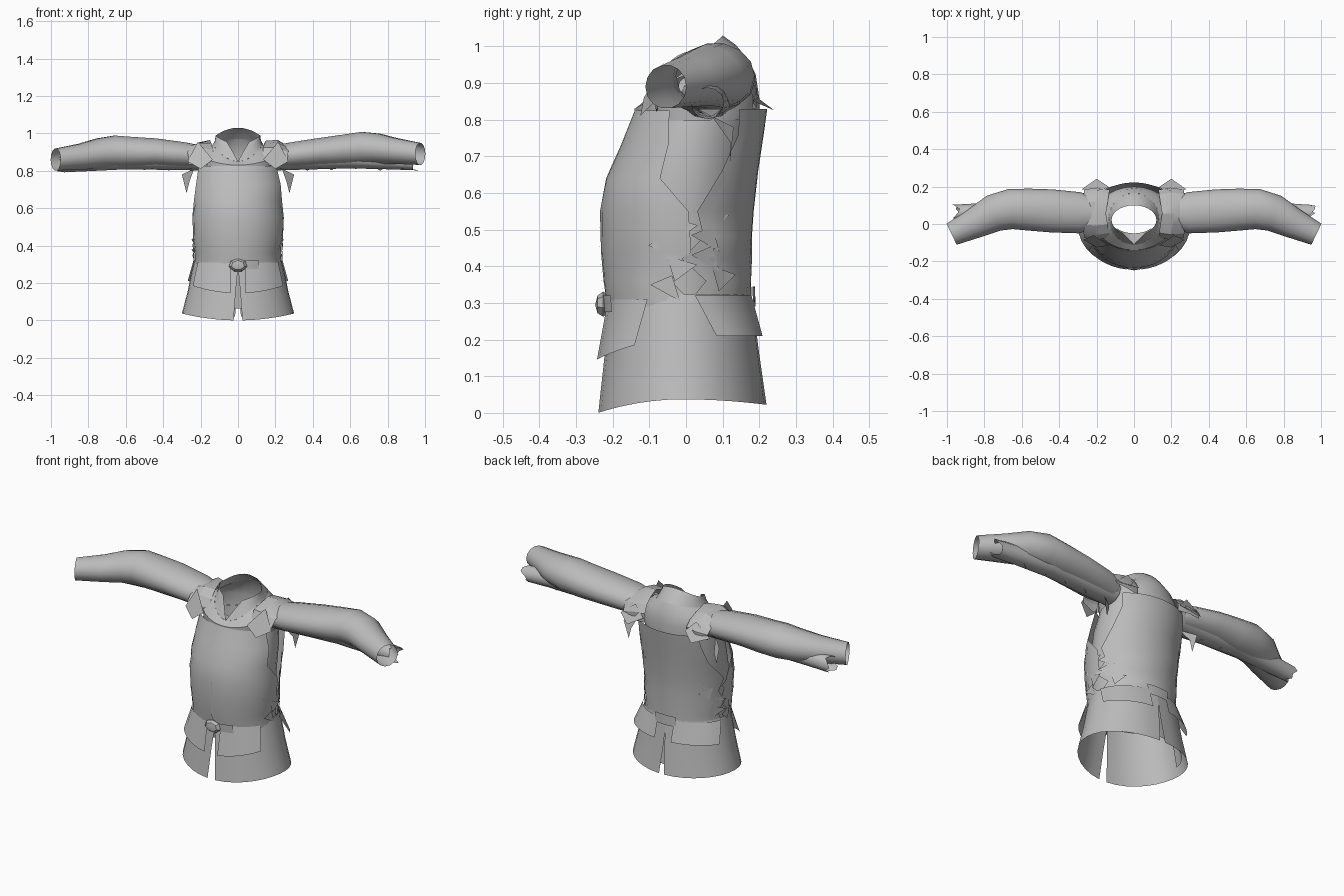
import bpy, bmesh, math, random
from mathutils import Vector

random.seed(4)
if "Cube" in bpy.data.objects:
    bpy.data.objects.remove(bpy.data.objects["Cube"], do_unlink=True)

grey = bpy.data.materials.new("plain grey cloth")
grey.use_nodes = True
TONE = (0.5, 0.5, 0.5, 1)
grey.diffuse_color = TONE
grey.node_tree.nodes["Principled BSDF"].inputs["Base Color"].default_value = TONE


def finish(name, bm, angle=40):
    mesh = bpy.data.meshes.new(name)
    bm.to_mesh(mesh)
    bm.free()
    mesh.materials.append(grey)
    ob = bpy.data.objects.new(name, mesh)
    bpy.context.collection.objects.link(ob)
    bpy.ops.object.select_all(action='DESELECT')
    ob.select_set(True)
    bpy.context.view_layer.objects.active = ob
    bpy.ops.object.shade_smooth_by_angle(angle=math.radians(angle))


def grid(name, rows, closed=False, angle=40):
    """Skin rows of points, each row of the same length."""
    bm = bmesh.new()
    vs = [[bm.verts.new(p) for p in row] for row in rows]
    n = len(rows[0])
    for lo, hi in zip(vs, vs[1:]):
        for i in range(n if closed else n - 1):
            j = (i + 1) % n
            bm.faces.new((lo[i], lo[j], hi[j], hi[i]))
    finish(name, bm, angle)


def around(ring, deg):
    """Point on an oval ring; zero degrees is the front, ninety is +x."""
    z, rx, front, back = ring
    zf, zs, zb = z if isinstance(z, tuple) else (z, z, z)
    a = math.radians(deg)
    c = math.cos(a)
    height = zs + ((zf - zs) * c * c if c > 0 else (zb - zs) * c * c)
    return Vector((rx * math.sin(a), (front + back) / 2 - (back - front) / 2 * c, height))


def shell(name, rings, spans, n=14, ragged=0):
    """Open shell; spans gives the start and end angle of every ring."""
    rows = []
    for ring, (a, b) in zip(rings, spans):
        a += random.uniform(-ragged, ragged)
        b += random.uniform(-ragged, ragged)
        rows.append([around(ring, a + (b - a) * i / n) for i in range(n + 1)])
    grid(name, rows)


def tube(name, stations, side, n=14, ragged=0, drop=0):
    """Sleeve through stations of x, y, z, half depth, half height."""
    rows = []
    for k, (x, y, z, ry, rz) in enumerate(stations):
        p, q = stations[max(k - 1, 0)], stations[min(k + 1, len(stations) - 1)]
        t = Vector((q[0] - p[0], q[1] - p[1])).normalized()
        z -= drop * min(1, max(0, (x - 0.4) / 0.4))
        row = []
        for i in range(n):
            a = math.tau * i / n
            r = ry * math.cos(a)
            dx = random.uniform(-ragged, 0) if k == len(stations) - 1 else 0
            row.append((side * (x - t.y * r + dx), y + t.x * r, z + rz * math.sin(a)))
        rows.append(row)
    grid(name, rows, closed=True)


def plate(name, corners):
    bm = bmesh.new()
    bm.faces.new([bm.verts.new(c) for c in corners])
    finish(name, bm)


# Undershirt, seen at the open sides, with a tail inside the back of the skirt
shell("undershirt", [(0.28, 0.215, -0.19, 0.16), (0.42, 0.215, -0.2, 0.16),
      (0.57, 0.222, -0.2, 0.165), (0.70, 0.222, -0.17, 0.18),
      (0.80, 0.21, -0.13, 0.19)], [(0, 360)] * 5, 28)
shell("undershirt_tail", [(0.065, 0.27, -0.21, 0.19), (0.17, 0.25, -0.2, 0.18),
      (0.28, 0.225, -0.19, 0.165)], [(95, 265)] * 3, 16)

# Breastplate and backplate, wide at the waist and cut away at the armholes
shell("breastplate", [(0.29, 0.235, -0.215, 0.18), (0.36, 0.232, -0.225, 0.18),
      (0.44, 0.24, -0.232, 0.18), (0.55, 0.245, -0.235, 0.18),
      (0.64, 0.245, -0.218, 0.19), (0.73, 0.24, -0.178, 0.2),
      (0.825, 0.23, -0.14, 0.21)],
      [(-w, w) for w in (100, 88, 100, 96, 78, 70, 66)], 18, 5)
shell("backplate", [(0.29, 0.235, -0.21, 0.18), (0.36, 0.23, -0.22, 0.178),
      (0.42, 0.24, -0.22, 0.18), (0.48, 0.235, -0.22, 0.18),
      (0.55, 0.245, -0.22, 0.185), (0.66, 0.25, -0.2, 0.197),
      (0.76, 0.25, -0.16, 0.212), (0.83, 0.24, -0.13, 0.222)],
      [(180 - w, 180 + w) for w in (86, 72, 88, 74, 80, 60, 52, 52)], 14, 5)
# Front closing strip
shell("front_seam", [(0.30, 0.24, -0.226, 0.18), (0.44, 0.24, -0.235, 0.18),
      (0.55, 0.245, -0.238, 0.18)], [(-1, 2), (-1, 1), (-1, 1)], 2)

# Shoulder yoke rising into the collar, dipping to a notch at the front
NECK = ((0.85, 0.94, 0.97), 0.135, -0.11, 0.165)
shell("collar_yoke", [(0.80, 0.205, -0.14, 0.2), ((0.83, 0.88, 0.86), 0.215, -0.14, 0.2),
      ((0.84, 0.92, 0.925), 0.175, -0.125, 0.19), NECK], [(0, 360)] * 4, 28)
shell("collar", [NECK, ((0.895, 0.96, 1.005), 0.124, -0.085, 0.135),
      ((0.945, 0.988, 1.03), 0.12, -0.058, 0.1)], [(0, 360), (12, 348), (30, 330)], 24)
# Inner cloth closing the foot of the notch
shell("throat_cloth", [((0.848, 0.935, 0.96), 0.134, -0.11, 0.165),
      ((0.84, 0.9, 0.9), 0.12, -0.05, 0.1)], [(-50, 50)] * 2, 10)

# Skirt halves, split at front and back
for side, label in ((1, "left"), (-1, "right")):
    shell(label + "_skirt", [((0.0, 0.037, 0.022), 0.3, -0.24, 0.22),
          (0.16, 0.268, -0.222, 0.2), (0.26, 0.248, -0.21, 0.187), (0.325, 0.232, -0.2, 0.178)],
          [(side * a, side * b) for a, b in ((4.5, 177), (2.5, 179), (0.5, 180), (0, 180))], 16)
    # Pocket flaps spread away from the skirt
    shell(label + "_front_flap", [((0.145, 0.2, 0.2), 0.285, -0.245, 0.2),
          (0.31, 0.24, -0.216, 0.18)], [(side * 8, side * 58), (side * 10, side * 64)], 6)
    shell(label + "_back_flap", [(0.21, 0.29, -0.2, 0.212), (0.32, 0.242, -0.2, 0.183)],
          [(side * 112, side * 170), (side * 100, side * 168)], 6)

# Belt ends and buckle
shell("belt_front", [(0.275, 0.25, -0.225, 0.19), (0.32, 0.245, -0.228, 0.19)],
      [(-5, 27)] * 2, 8)
shell("belt_back", [(0.29, 0.25, -0.21, 0.19), (0.345, 0.245, -0.21, 0.188)],
      [(165, 195)] * 2, 6)
bm = bmesh.new()
bmesh.ops.create_uvsphere(bm, u_segments=7, v_segments=4, radius=1)
for v in bm.verts:
    v.co = Vector((v.co.x * 0.05, -0.226 - v.co.z * 0.022, 0.295 + v.co.y * 0.036))
finish("buckle", bm, 20)

OUTER = [(0.21, 0.06, 0.875, 0.085, 0.065), (0.29, 0.06, 0.885, 0.11, 0.07),
         (0.44, 0.07, 0.9, 0.115, 0.078), (0.56, 0.077, 0.91, 0.112, 0.085),
         (0.66, 0.08, 0.92, 0.108, 0.09), (0.75, 0.058, 0.918, 0.1, 0.083),
         (0.85, 0.005, 0.905, 0.082, 0.07), (0.975, -0.055, 0.89, 0.062, 0.06)]
INNER = [(0.2, 0.06, 0.862, 0.075, 0.06), (0.6, 0.07, 0.868, 0.065, 0.055),
         (0.8, 0.062, 0.856, 0.05, 0.048), (0.975, 0.058, 0.845, 0.045, 0.043)]

for side, label in ((1, "left"), (-1, "right")):
    low = 0.0 if side > 0 else 0.03
    tube(label + "_sleeve", OUTER, side, drop=low)
    tube(label + "_lining", INNER, side, 12, 0.05, low / 3)

    # Collar-side shoulder strap folded over the armhole
    rows = []
    for x, ry, rz in ((0.15, 0.13, 0.1), (0.215, 0.142, 0.1), (0.285, 0.132, 0.07)):
        row = []
        for i in range(9):
            a = math.radians(-15 + 210 * i / 8)
            z = 0.855 + rz * math.sin(a) + random.uniform(-0.01, 0.01)
            row.append((side * (x - 0.02 * abs(math.cos(a))), 0.055 - ry * math.cos(a), z))
        rows.append(row)
    grid(label + "_shoulder_strap", rows, angle=25)

    # Pointed strap ends in front of and behind the shoulder
    plate(label + "_front_tab", [(side * 0.135, -0.115, 0.86), (side * 0.2, -0.125, 0.81),
          (side * 0.27, -0.085, 0.85), (side * 0.215, -0.06, 0.955)])
    plate(label + "_back_tab", [(side * 0.13, 0.195, 0.86), (side * 0.2, 0.242, 0.825),
          (side * 0.28, 0.185, 0.85), (side * 0.19, 0.18, 0.92)])

    # Torn cloth under the arm
    plate(label + "_armpit_tear", [(side * 0.235, 0.07, 0.81), (side * 0.3, 0.13, 0.78),
          (side * 0.275, 0.12, 0.68), (side * 0.26, 0.12, 0.74)])
    for i in range(5):
        x = 0.32 + 0.13 * i
        tip = 0.81 - random.uniform(0.0, 0.01)
        plate(label + "_sleeve_tear_%d" % i, [(side * x, 0.03, 0.83), (side * (x + 0.1), 0.1, 0.83),
              (side * (x + 0.05), 0.07, tip)])

    # Torn points along the side seam, wrapped on the body
    for i in range(8):
        z = 0.34 + 0.027 * i
        a = (84, 116)[i % 2] + random.uniform(-5, 5)
        point = a + random.choice((-20, 20))
        plate(label + "_side_tear_%d" % i, [
            around((z + h, 0.238 + out, -0.23, 0.185), side * turn)
            for h, out, turn in ((0.035, 0, a - 3), (-0.035, 0, a + 3), (0.01, 0.012, point))])
